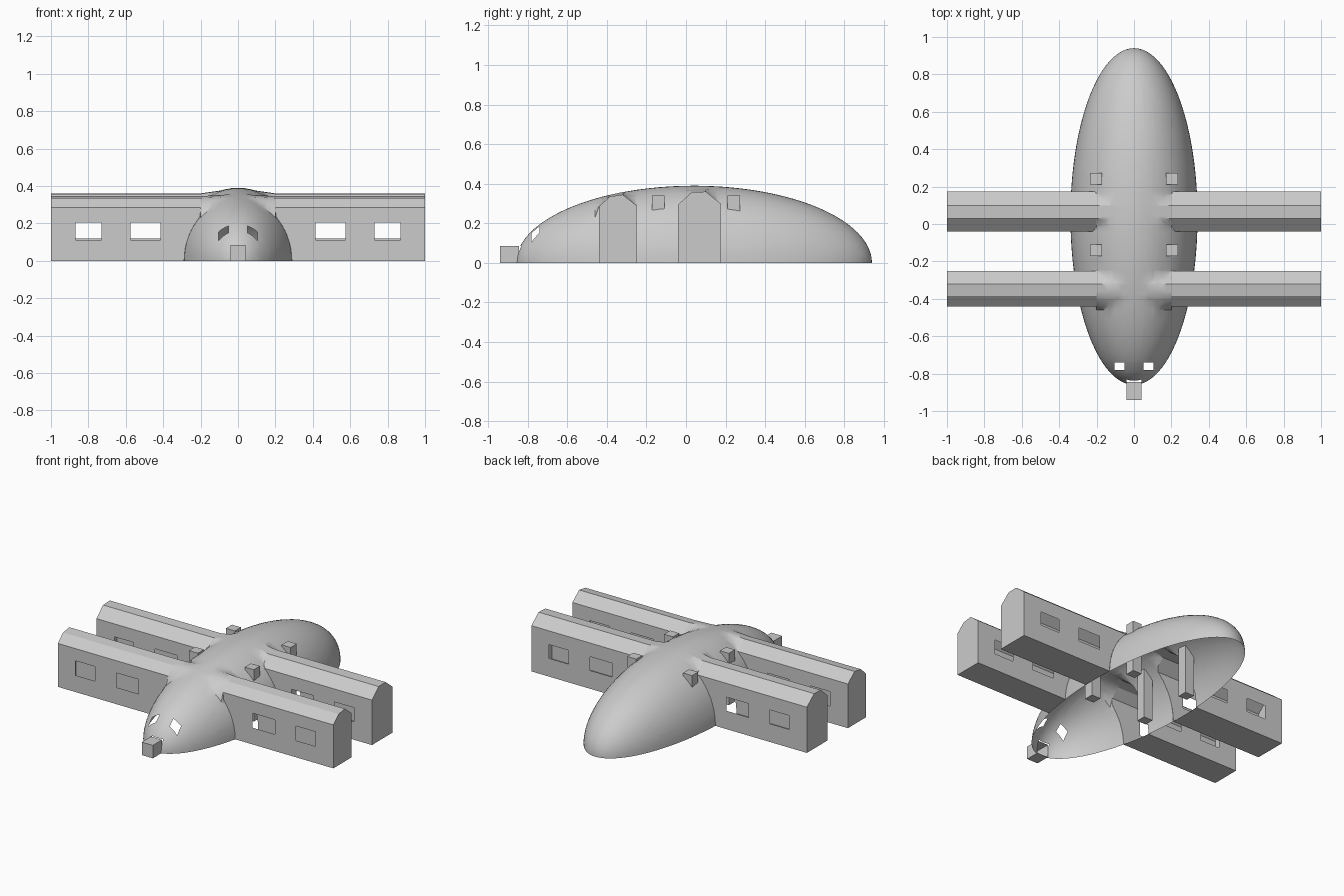
import bpy, bmesh, math
from mathutils import Matrix

if "Cube" in bpy.data.objects:
    bpy.data.objects.remove(bpy.data.objects["Cube"])

RX, RY, RZ, CY, ROOT = 0.34, 0.90, 0.39, 0.04, 0.20
# Wing cross-sections: roof line (y, z) from front to back, plus window heights
WINGS = {
    "front_wing": ([(-0.44, 0.285), (-0.385, 0.335), (-0.32, 0.345), (-0.25, 0.29)], (0.11, 0.205)),
    "rear_wing": ([(-0.04, 0.295), (0.03, 0.357), (0.10, 0.36), (0.175, 0.30)], (0.12, 0.21)),
}
WINDOWS = [(0.415, 0.575), (0.73, 0.87)]


def finish(bm, name, smooth=False):
    bmesh.ops.recalc_face_normals(bm, faces=bm.faces)
    me = bpy.data.meshes.new(name)
    bm.to_mesh(me)
    bm.free()
    ob = bpy.data.objects.new(name, me)
    bpy.context.collection.objects.link(ob)
    if smooth:
        bpy.ops.object.select_all(action='DESELECT')
        ob.select_set(True)
        bpy.context.view_layer.objects.active = ob
        bpy.ops.object.shade_smooth_by_angle(angle=math.radians(35))
    return ob


def cut(bm, co, no, clear=False):
    bmesh.ops.bisect_plane(bm, geom=bm.verts[:] + bm.edges[:] + bm.faces[:], dist=1e-5,
                           plane_co=co, plane_no=no, clear_inner=clear)


def remove(bm, test):
    faces = [f for f in bm.faces if test(f.calc_center_median())]
    bmesh.ops.delete(bm, geom=faces, context='FACES')


def roof_z(roof, y):
    for (y0, z0), (y1, z1) in zip(roof, roof[1:]):
        if y0 - 1e-4 <= y <= y1 + 1e-4:
            return z0 + (z1 - z0) * (y - y0) / (y1 - y0)
    return None


def body_x(y, z):
    return RX * math.sqrt(max(0, 1 - ((y - CY) / RY) ** 2 - (z / RZ) ** 2))


def box(name, lo, hi, open_back=False):
    bm = bmesh.new()
    bmesh.ops.create_cube(bm, size=1)
    for v in bm.verts:
        v.co = [lo[i] if v.co[i] < 0 else hi[i] for i in range(3)]
    if open_back:
        remove(bm, lambda c: c.y > hi[1] - 1e-4)
    return finish(bm, name)


# Body: open half-ellipsoid shell
bm = bmesh.new()
bmesh.ops.create_uvsphere(bm, u_segments=64, v_segments=48, radius=1,
                          matrix=Matrix.Translation((0, CY, 0)) @ Matrix.Diagonal((RX, RY, RZ, 1))
                          @ Matrix.Rotation(math.pi / 2, 4, 'X'))
cut(bm, (0, 0, 0), (0, 0, 1), True)

# Eye holes and nose opening
for x in (0.05, 0.105, 0.04):
    for s in (-1, 1):
        cut(bm, (s * x, 0, 0), (1, 0, 0))
for y in (-0.78, -0.74):
    cut(bm, (0, y, 0), (0, 1, 0))
cut(bm, (0, 0, 0.085), (0, 0, 1))
remove(bm, lambda c: 0.05 < abs(c.x) < 0.105 and -0.78 < c.y < -0.74)
remove(bm, lambda c: abs(c.x) < 0.04 and c.z < 0.085 and c.y < -0.7)

# Wing openings in the body
for s in (-1, 1):
    cut(bm, (s * ROOT, 0, 0), (1, 0, 0))
for roof, _ in WINGS.values():
    for y, z in roof:
        cut(bm, (0, y, 0), (0, 1, 0))
    for (y0, z0), (y1, z1) in zip(roof, roof[1:]):
        cut(bm, (0, y0, z0), (0, z0 - z1, y1 - y0))
for roof, _ in WINGS.values():
    def inside(c):
        z = roof_z(roof, c.y)
        return z is not None and abs(c.x) > ROOT and c.z < z
    remove(bm, inside)

# Raise the back of the shell to meet the wing roofs
for roof, _ in WINGS.values():
    for v in bm.verts:
        z = roof_z(roof, v.co.y)
        if z is not None and abs(v.co.x) < ROOT + 1e-4 and v.co.z > 0.1:
            top = RZ * math.sqrt(1 - ((v.co.y - CY) / RY) ** 2)
            v.co.z = max(v.co.z, top + (z - top) * abs(v.co.x) / ROOT)
loose = [v for v in bm.verts if not v.link_faces]
bmesh.ops.delete(bm, geom=loose, context='VERTS')
finish(bm, "body_shell", True)

# Wings: hollow tubes trimmed to the body, closed at the tip, with windows
for name, (roof, (wz0, wz1)) in WINGS.items():
    outline = [(roof[0][0], 0)] + roof + [(roof[-1][0], 0)]
    ring = []
    for i, (y0, z0) in enumerate(outline):
        y1, z1 = outline[(i + 1) % len(outline)]
        n = 14 if i in (0, len(outline) - 2) else 6
        ring += [(y0 + (y1 - y0) * k / n, z0 + (z1 - z0) * k / n) for k in range(n)]
    for s, side in ((-1, "left"), (1, "right")):
        bm = bmesh.new()
        root = [bm.verts.new((s * max(ROOT, body_x(y, z)), y, z)) for y, z in ring]
        tip = [bm.verts.new((s, y, z)) for y, z in ring]
        for i in range(len(ring)):
            j = (i + 1) % len(ring)
            bm.faces.new((root[i], root[j], tip[j], tip[i]))
        bm.faces.new(tip)
        for z in (wz0, wz1):
            cut(bm, (0, 0, z), (0, 0, 1))
        for pair in WINDOWS:
            for x in pair:
                cut(bm, (s * x, 0, 0), (1, 0, 0))
        remove(bm, lambda c: wz0 < c.z < wz1 and any(a < abs(c.x) < b for a, b in WINDOWS))
        finish(bm, f"{name}_{side}")

# Nose box, open towards the body
box("nose_box", (-0.04, -0.94, 0), (0.04, -0.845, 0.085), True)

# Four square posts poking through the shell
for pos, y in (("front", -0.172), ("rear", 0.21)):
    for s, side in ((-1, "left"), (1, "right")):
        x = s * 0.2025
        box(f"{pos}_post_{side}", (x - 0.0325, y, 0), (x + 0.0325, y + 0.063, 0.34))
